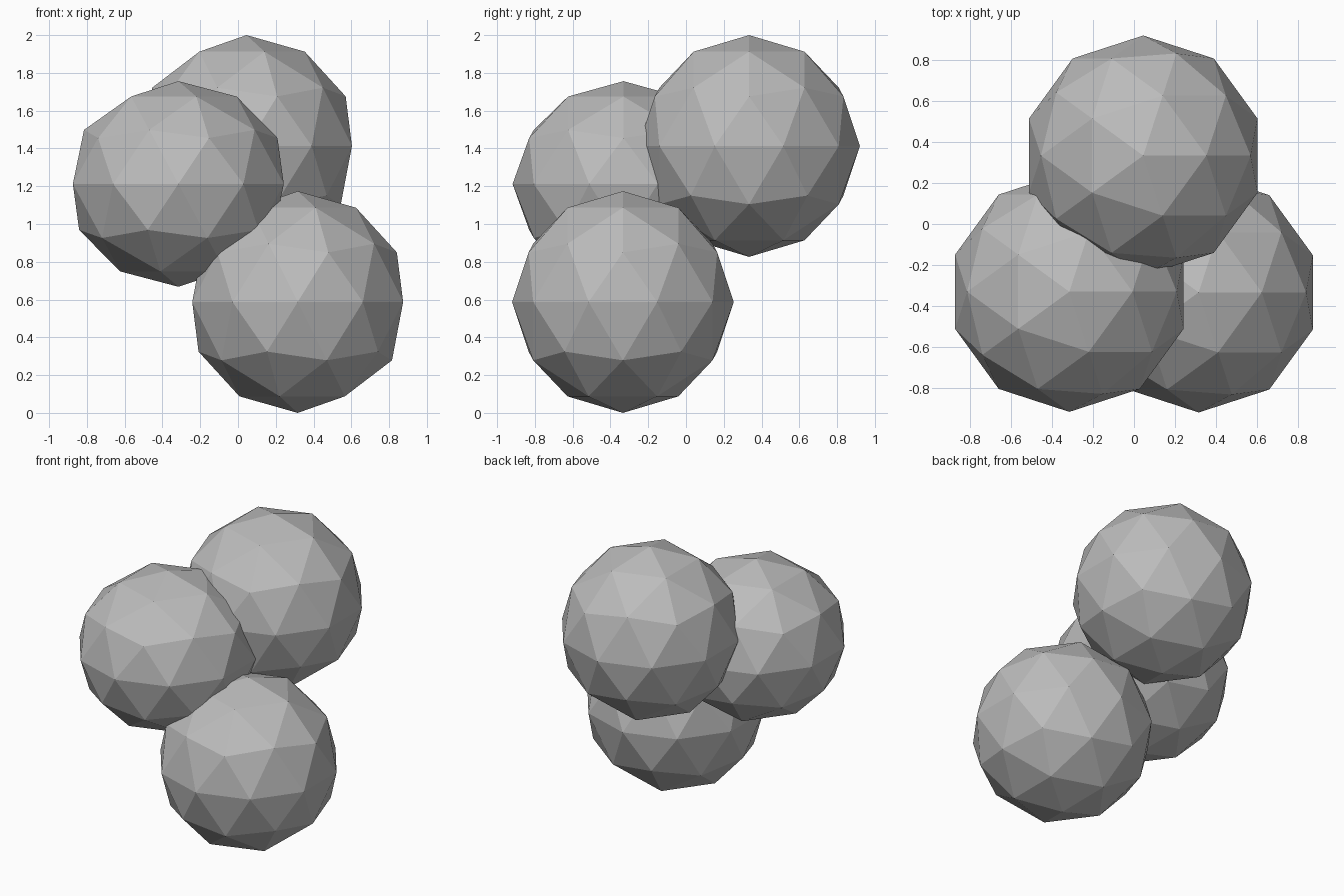
import bpy

# Remove the default cube
cube = bpy.data.objects.get("Cube")
if cube:
    bpy.data.objects.remove(cube, do_unlink=True)

# Single grey material
grey = bpy.data.materials.new("plain_grey")
grey.use_nodes = True
colour = (0.5, 0.5, 0.5, 1.0)
grey.diffuse_color = colour
grey.node_tree.nodes["Principled BSDF"].inputs["Base Color"].default_value = colour

RADIUS = 0.587


def faceted_ball(name, centre, flatten=1.0):
    """Low-poly ball with flat faces, optionally squashed in height."""
    bpy.ops.mesh.primitive_ico_sphere_add(subdivisions=2, radius=RADIUS, location=centre)
    ball = bpy.context.object
    ball.name = name
    ball.scale.z = flatten
    ball.data.materials.append(grey)
    bpy.ops.object.shade_flat()
    return ball


# Cluster of three overlapping balls
faceted_ball("lower_ball", (0.316, -0.334, 0.587))
faceted_ball("middle_ball", (-0.316, -0.331, 1.212), flatten=0.927)
faceted_ball("upper_ball", (0.045, 0.334, 1.413))
